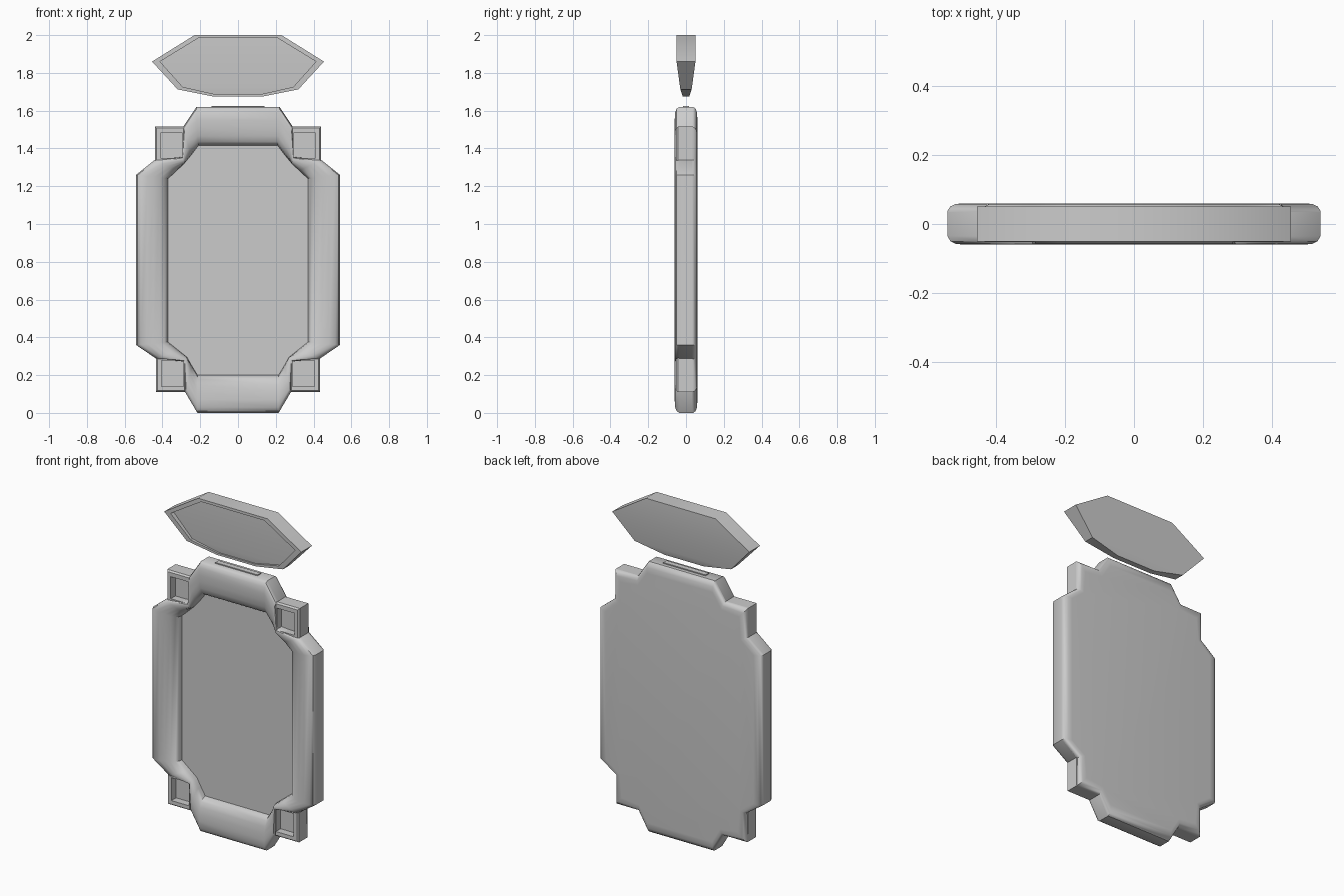
import bpy, bmesh

if "Cube" in bpy.data.objects:
    bpy.data.objects.remove(bpy.data.objects["Cube"])


def make(name, rings, first_cap="ngon", last_cap="ngon"):
    """Loft closed rings of (x, y, z) points and close both ends."""
    bm = bmesh.new()
    rows = [[bm.verts.new(p) for p in r] for r in rings]
    n = len(rows[0])
    for a, b in zip(rows, rows[1:]):
        for i in range(n):
            j = (i + 1) % n
            bm.faces.new((a[i], a[j], b[j], b[i]))
    for row, cap in ((rows[0], first_cap), (rows[-1], last_cap)):
        if cap == "ngon":
            bm.faces.new(row)
        else:  # strips joining the left and right sides
            for i in range(n // 2 - 1):
                bm.faces.new((row[i], row[i + 1], row[n - 2 - i], row[n - 1 - i]))
    bmesh.ops.recalc_face_normals(bm, faces=bm.faces)
    me = bpy.data.meshes.new(name)
    bm.to_mesh(me)
    bm.free()
    ob = bpy.data.objects.new(name, me)
    bpy.context.collection.objects.link(ob)
    bpy.ops.object.select_all(action='DESELECT')
    ob.select_set(True)
    bpy.context.view_layer.objects.active = ob
    bpy.ops.object.shade_smooth_by_angle(angle=0.6)
    return ob


def mirrored(half):
    return half + [(-x, z) for x, z in reversed(half)]


def blend(outer, inner, t, y):
    return [(a + (c - a) * t, y, b + (d - b) * t)
            for (a, b), (c, d) in zip(outer, inner)]


# Right-half outlines, top to bottom
outer = [(.22, 1.62), (.29, 1.515), (.295, 1.355), (.44, 1.34), (.54, 1.26),
         (.54, .36), (.43, .285), (.285, .272), (.28, .11), (.215, 0)]
inner = [(.21, 1.415), (.248, 1.365), (.285, 1.32), (.325, 1.282), (.37, 1.24),
         (.37, .375), (.32, .335), (.27, .295), (.245, .25), (.215, .2)]
back = list(outer)
back[2], back[7] = (.44, 1.515), (.435, .11)
outer, inner, back = mirrored(outer), mirrored(inner), mirrored(back)

# Rounded frame with sunken front panel
make("front_frame", [blend(outer, inner, t, y) for t, y in (
    (0, .035), (0, -.035), (.05, -.05), (.15, -.058), (.35, -.06), (.55, -.058),
    (.75, -.052), (.9, -.04), (.97, -.025), (1, -.003))])

# Softly rounded back shell
make("back_shell", [blend(back, inner, t, y) for t, y in (
    (0, .03), (0, .038), (.05, .051), (.14, .058), (.3, .06))])


# Corner sockets with square recesses
def rect(x0, x1, z0, z1, y, s):
    return [(s * x, y, z) for x, z in ((x0, z0), (x1, z0), (x1, z1), (x0, z1))]


for label, o, r in (("upper", (.285, .44, 1.335, 1.515), (.295, .41, 1.35, 1.482)),
                    ("lower", (.28, .435, .11, .29), (.288, .405, .14, .278))):
    soft = (o[0] + .004, o[1] - .008, o[2] + (.008 if label == "lower" else .004),
            o[3] - (.008 if label == "upper" else .004))
    for side, s in (("right", 1), ("left", -1)):
        make(f"{label}_{side}_socket", [
            rect(*o, .034, s), rect(*o, -.042, s), rect(*soft, -.052, s),
            rect(*r, -.052, s), rect(*r, -.008, s)])

# Thin strip on the top edge
make("top_strip", [[(x, y, z) for x, y in ((-.14, -.016), (.14, -.016), (.14, .016), (-.14, .016))]
                   for z in (1.6, 1.626)])

# Floating crest: tapered plate with a recessed front
levels = mirrored([(.23, 2), (.455, 1.86), (.32, 1.713), (.13, 1.675)])
rim = mirrored([(.21, 1.984), (.413, 1.86), (.293, 1.726), (.122, 1.687)])
half = [.05, .05, .03, .017]
half += half[::-1]
make("crest", [[(x, h * k, z) for (x, z), h in zip(ring, half)]
               for ring, k in ((levels, 1), (levels, -1), (rim, -1), (rim, -.45))],
     "strip", "strip")
